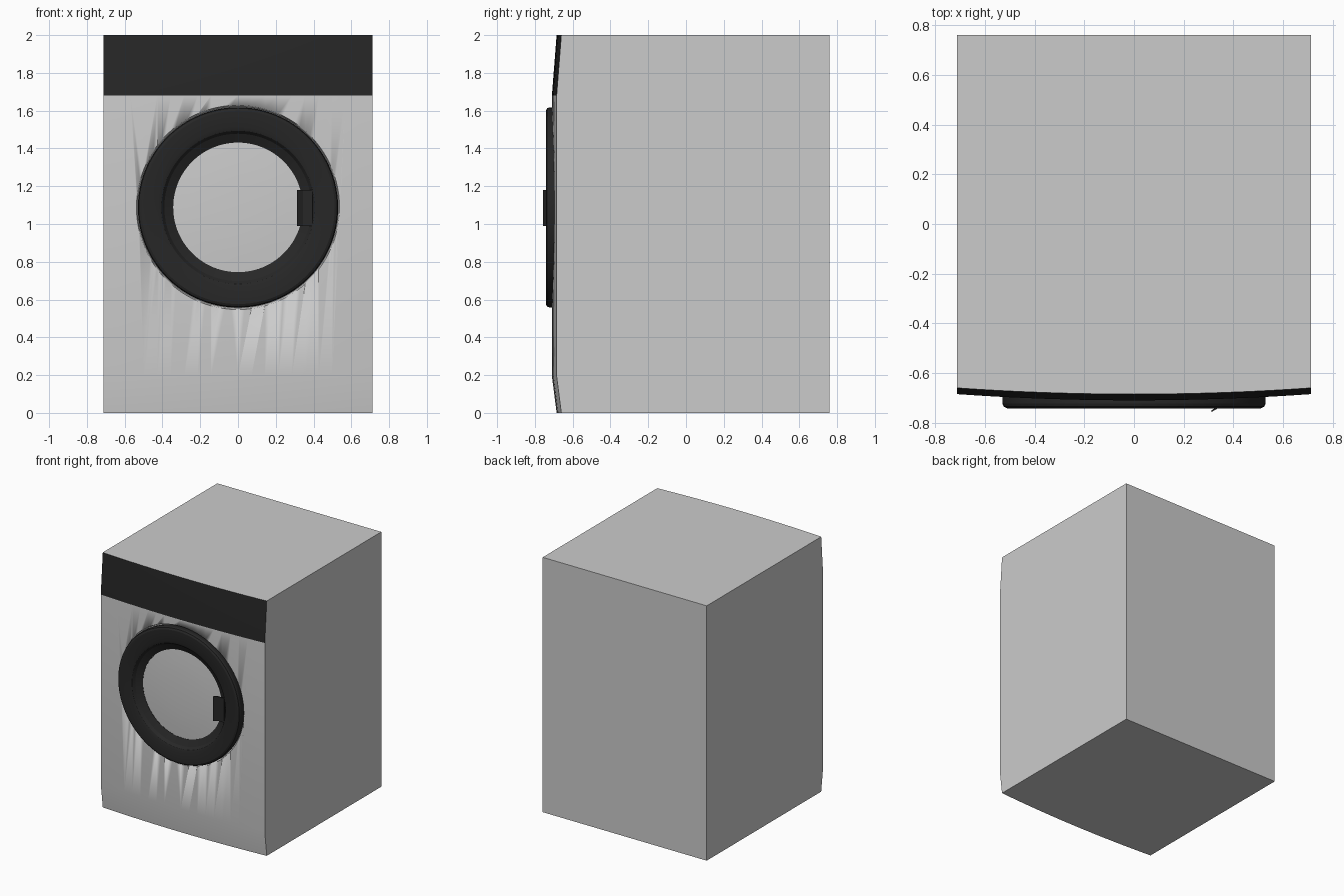
import bpy, bmesh
from math import cos, sin, tau, radians

if "Cube" in bpy.data.objects:
    bpy.data.objects.remove(bpy.data.objects["Cube"])

HALF_W, BACK, DOOR_Z = 0.712, 0.76, 1.088


def material(name, rgb):
    m = bpy.data.materials.new(name)
    m.diffuse_color = (*rgb, 1)
    m.use_nodes = True
    m.node_tree.nodes["Principled BSDF"].inputs["Base Color"].default_value = m.diffuse_color
    return m


def finish(bm, name, mats=(), smooth=True):
    bmesh.ops.remove_doubles(bm, verts=bm.verts, dist=1e-5)
    bmesh.ops.recalc_face_normals(bm, faces=bm.faces)
    mesh = bpy.data.meshes.new(name)
    bm.to_mesh(mesh)
    bm.free()
    for m in mats:
        mesh.materials.append(m)
    ob = bpy.data.objects.new(name, mesh)
    bpy.context.collection.objects.link(ob)
    if smooth:
        bpy.ops.object.select_all(action='DESELECT')
        bpy.context.view_layer.objects.active = ob
        ob.select_set(True)
        bpy.ops.object.shade_smooth_by_angle(angle=radians(20))
    return ob


def lathe(name, profile, mats=(), closed=True, n=96):
    """Spin (radius, y) points round the door axis."""
    bm = bmesh.new()
    rings = [[bm.verts.new((r * cos(tau * i / n), y, DOOR_Z + r * sin(tau * i / n)))
              for i in range(n)] for r, y in profile]
    pairs = list(zip(rings, rings[1:])) + ([(rings[-1], rings[0])] if closed else [])
    for a, b in pairs:
        for i in range(n):
            j = (i + 1) % n
            bm.faces.new((a[i], a[j], b[j], b[i]))
    return finish(bm, name, mats)


grey = material("cabinet_grey", (0.8, 0.8, 0.8))
black = material("black_plastic", (0.02, 0.02, 0.02))
glass = material("pale_glass", (0.9, 0.9, 0.9))

# Cabinet with bowed front, angled kickplate and dark angled control panel
bm = bmesh.new()
SEG = 20
rows = []
for z, y0 in [(0, -0.685), (0.195, -0.71), (1.68, -0.71), (2, -0.685)]:
    front = []
    for i in range(SEG + 1):
        t = 2 * i / SEG - 1
        front.append(bm.verts.new((HALF_W * t, y0 + 0.025 * t * t, z)))
    rows.append(front + [bm.verts.new((x, BACK, z)) for x in (HALF_W, -HALF_W)])
for k, (a, b) in enumerate(zip(rows, rows[1:])):
    for i in range(len(a)):
        j = (i + 1) % len(a)
        f = bm.faces.new((a[i], a[j], b[j], b[i]))
        f.material_index = 1 if k == 2 and i < SEG else 0
bm.faces.new(rows[0])
bm.faces.new(rows[-1])
cabinet = finish(bm, "cabinet", (grey, black))

# Flared recess the door sits in
cutter = lathe("door_recess_cutter",
               [(0, -0.80), (0.56, -0.80), (0.541, -0.71), (0.532, -0.672), (0, -0.672)],
               (grey,), closed=False)
cutter.hide_render = True
cutter.hide_set(True)
cut = cabinet.modifiers.new("door_recess", 'BOOLEAN')
cut.operation = 'DIFFERENCE'
cut.solver = 'EXACT'
cut.object = cutter

# Door ring and window
lathe("door_ring", [(0.525, -0.674), (0.53, -0.70), (0.53, -0.722), (0.525, -0.735),
                    (0.512, -0.742), (0.425, -0.742), (0.405, -0.735), (0.39, -0.715),
                    (0.343, -0.69), (0.343, -0.674)], (black,))
lathe("door_window", [(0.345, -0.688), (0.26, -0.694), (0.17, -0.698),
                      (0.08, -0.70), (0, -0.7005)], (glass,), closed=False)

# Slanted door handle flap
bm = bmesh.new()
outline = [(0.312, -0.757), (0.345, -0.738), (0.395, -0.738), (0.395, -0.730),
           (0.342, -0.730), (0.312, -0.750)]
low, high = ([bm.verts.new((x, y, z)) for x, y in outline] for z in (0.99, 1.18))
bm.faces.new(low)
bm.faces.new(high)
for i in range(len(outline)):
    j = (i + 1) % len(outline)
    bm.faces.new((low[i], low[j], high[j], high[i]))
finish(bm, "door_handle", (black,), smooth=False)
